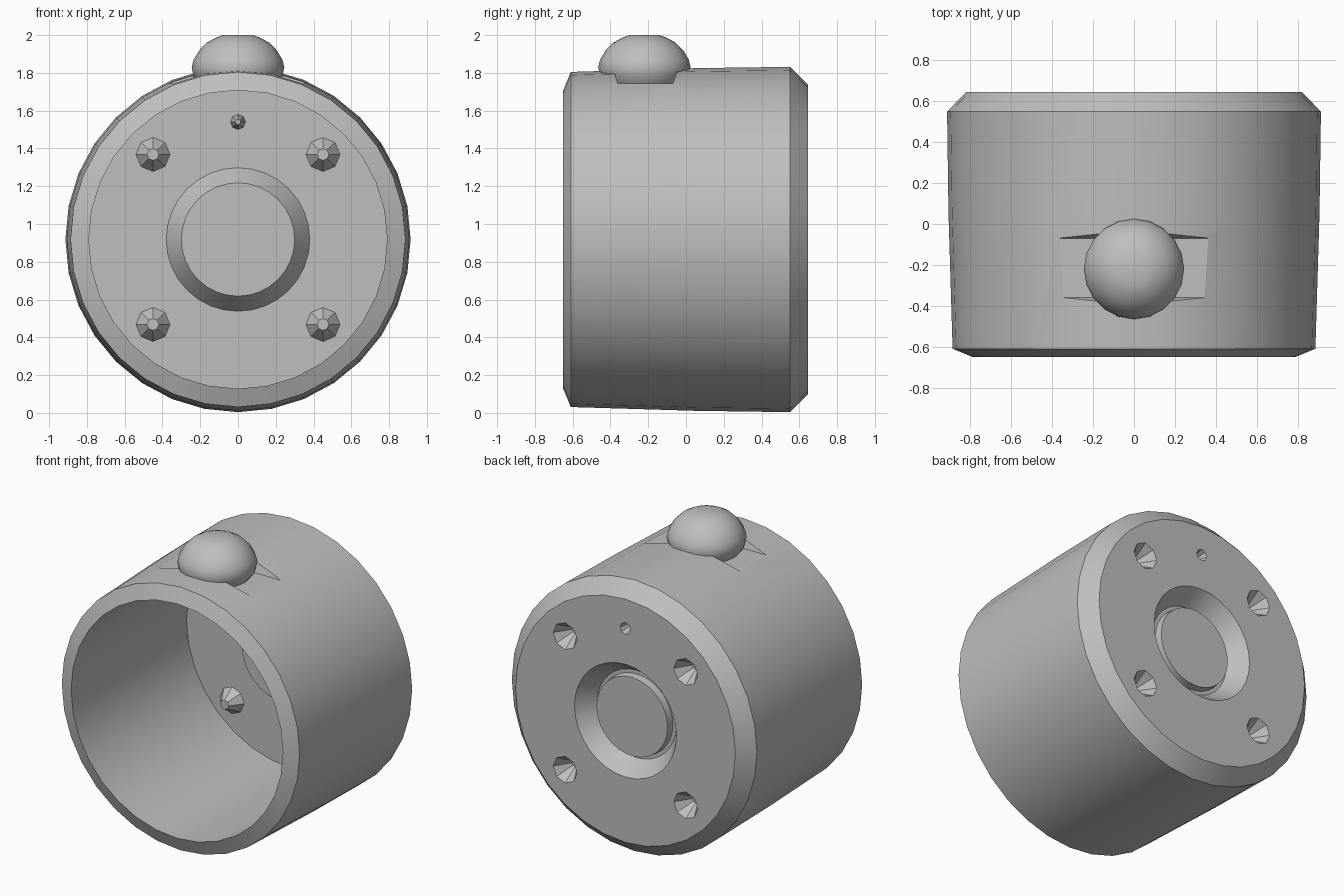
import bpy, bmesh, math
from mathutils import Matrix, Vector

cube = bpy.data.objects.get("Cube")
if cube:
    bpy.data.objects.remove(cube, do_unlink=True)

CZ = 0.918         # height of the drum axis
FLOOR = 0.58       # inner face of the back wall
BACK = 0.645       # outer face of the back wall

grey = bpy.data.materials.new("plain_grey")
grey.use_nodes = True
colour = (0.52, 0.52, 0.52, 1)
grey.diffuse_color = colour
grey.node_tree.nodes["Principled BSDF"].inputs["Base Color"].default_value = colour


def revolve(name, profile, centre, axis="Y", sides=32, angle=30):
    """Spin (radius, distance along axis) points into a solid."""
    bm = bmesh.new()
    rings = []
    for r, t in profile:
        if r == 0:
            rings.append([bm.verts.new((0, 0, t))] * sides)
        else:
            rings.append([bm.verts.new((r * math.cos(2 * math.pi * i / sides),
                                        r * math.sin(2 * math.pi * i / sides), t))
                          for i in range(sides)])
    for a, b in zip(rings, rings[1:]):
        for i in range(sides):
            j = (i + 1) % sides
            bm.faces.new(list(dict.fromkeys((a[i], a[j], b[j], b[i]))))
    if axis == "Y":
        bm.transform(Matrix.Rotation(-math.pi / 2, 4, "X"))
    bm.transform(Matrix.Translation(Vector(centre)))
    bmesh.ops.recalc_face_normals(bm, faces=bm.faces)
    mesh = bpy.data.meshes.new(name)
    bm.to_mesh(mesh)
    bm.free()
    obj = bpy.data.objects.new(name, mesh)
    bpy.context.collection.objects.link(obj)
    mesh.materials.append(grey)
    smooth(obj, angle)
    return obj


def smooth(obj, angle):
    bpy.ops.object.select_all(action="DESELECT")
    obj.select_set(True)
    bpy.context.view_layer.objects.active = obj
    bpy.ops.object.shade_smooth_by_angle(angle=math.radians(angle))


def cut(obj, cutter):
    mod = obj.modifiers.new("cut_" + cutter.name, "BOOLEAN")
    mod.operation = "DIFFERENCE"
    mod.solver = "EXACT"
    mod.object = cutter
    bpy.context.view_layer.objects.active = obj
    bpy.ops.object.modifier_apply(modifier=mod.name)
    bpy.data.objects.remove(cutter, do_unlink=True)


# Open drum: inside boss, wall, rim, tapered outside, bevelled back,
# then the countersunk recess with a raised centre plug
drum = revolve("drum", [
    (0, 0.47), (0.30, 0.47), (0.38, FLOOR), (0.79, FLOOR),
    (0.79, -0.65), (0.887, -0.61), (0.907, 0.05), (0.914, 0.55), (0.82, BACK),
    (0.38, BACK), (0.295, 0.525), (0.27, 0.525), (0.265, 0.575), (0, 0.575)],
    (0, 0, CZ), angle=20)

# Flat notch with flared walls under the knob
bpy.ops.mesh.primitive_cone_add(vertices=4, radius1=0.205, radius2=0.35, depth=0.3,
                                location=(0, -0.215, 1.893),
                                rotation=(0, 0, math.pi / 4))
notch = bpy.context.object
notch.name = "notch_cutter"
bpy.ops.object.transform_apply(location=False, rotation=True, scale=False)
notch.scale.x = 4
notch.hide_render = True
cut(drum, notch)

# Fixing points: hollow cones pressed inward through the back wall
spots = [(x, CZ + z, 0.09) for x in (-0.45, 0.45) for z in (-0.45, 0.45)]
spots.append((0, 1.54, 0.04))
for n, (x, z, r) in enumerate(spots, 1):
    hole = revolve("hole_cutter", [
        (0, FLOOR - 0.02), (r, FLOOR - 0.02), (r, BACK + 0.02), (0, BACK + 0.02)],
        (x, 0, z), sides=8)
    hole.hide_render = True
    cut(drum, hole)
    revolve(f"fixing_cone_{n}", [
        (0, FLOOR - 0.08), (r * 0.35, FLOOR - 0.08), (r, FLOOR), (r, BACK),
        (r * 0.25, FLOOR - 0.04), (0, FLOOR - 0.04)], (x, 0, z), sides=8)
smooth(drum, 20)

# Rounded knob sunk into the notch
revolve("knob", [
    (0, 1.735), (0.20, 1.735), (0.235, 1.78), (0.245, 1.83), (0.235, 1.87),
    (0.205, 1.92), (0.165, 1.96), (0.12, 1.985), (0.08, 2.0), (0, 2.0)],
    (0, -0.22, 0), axis="Z", sides=20, angle=40)
